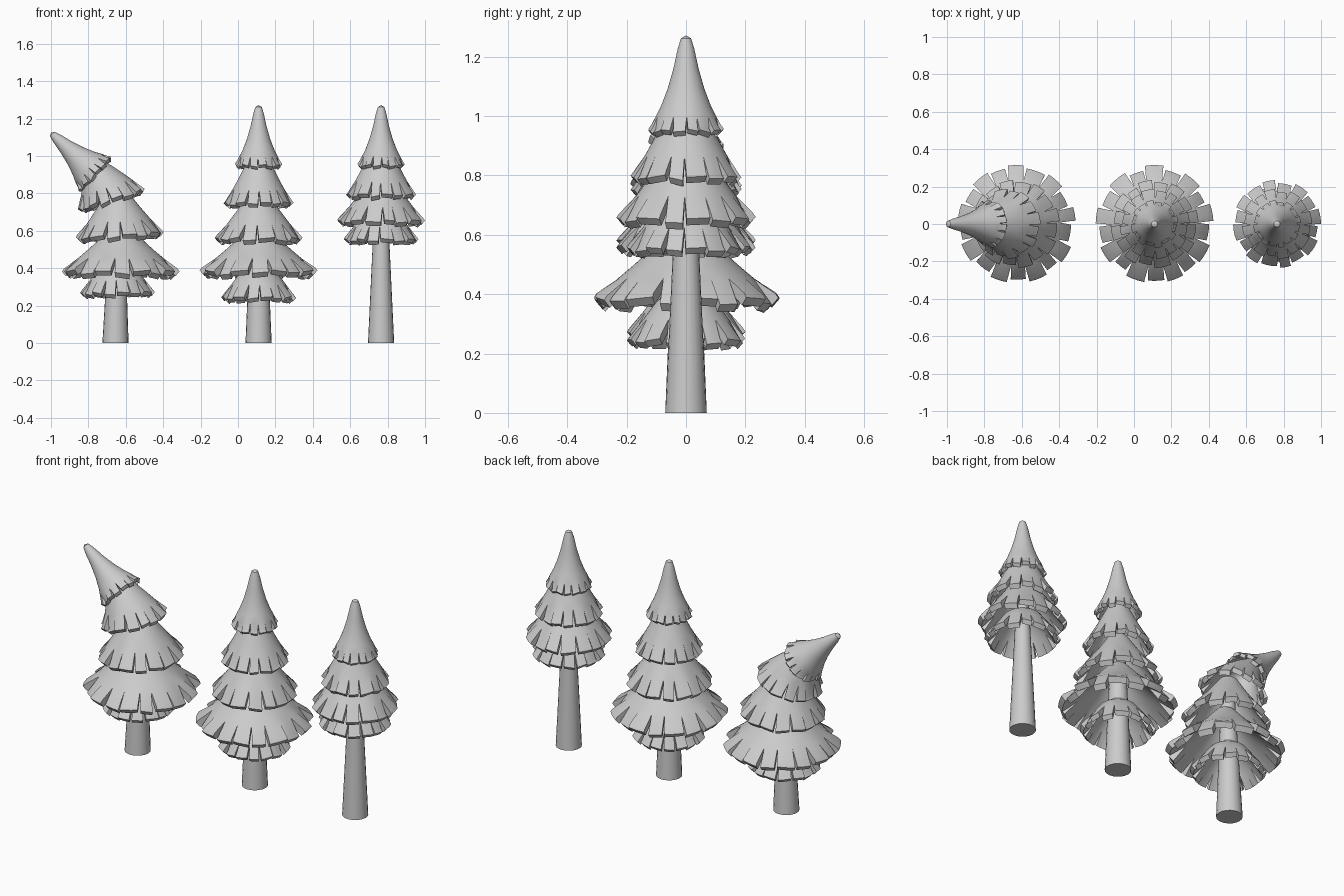
import bpy, bmesh, random
from math import sin, cos, tau, radians
from mathutils import Matrix

if "Cube" in bpy.data.objects:
    bpy.data.objects.remove(bpy.data.objects["Cube"])

random.seed(4)

# Outer profiles (radius, height above rim); the last two points span the notched flaps
SKIRT = [(.05, .16), (.10, .125), (.145, .065), (.20, 0)]
WIDE = [(.05, .24), (.13, .15), (.18, .105), (.23, .063), (.315, 0)]
MIDDLE = [(.05, .24), (.11, .15), (.17, .07), (.235, 0)]
UPPER = [(.05, .24), (.085, .17), (.115, .11), (.14, .065), (.187, 0)]
TIP = [(0, .315), (.017, .305), (.028, .27), (.042, .205), (.062, .135),
       (.085, .075), (.103, .04), (.127, 0)]


def finish(bm, name):
    bmesh.ops.remove_doubles(bm, verts=bm.verts, dist=.0003)
    bmesh.ops.recalc_face_normals(bm, faces=bm.faces)
    me = bpy.data.meshes.new(name)
    bm.to_mesh(me)
    bm.free()
    ob = bpy.data.objects.new(name, me)
    bpy.context.collection.objects.link(ob)
    bpy.ops.object.select_all(action='DESELECT')
    ob.select_set(True)
    bpy.context.view_layer.objects.active = ob
    bpy.ops.object.shade_smooth_by_angle(angle=radians(35))


def tier(name, prof, count, thick, x, z, tilt=0, bend=0):
    """Hollow thick cone whose lower edge is split into separate flaps."""
    bm = bmesh.new()
    mat = Matrix.Translation((x, 0, z)) @ Matrix.Rotation(radians(-tilt), 4, 'Y')
    bounds = [(i + random.uniform(-.12, .12)) * tau / count for i in range(count)]
    bounds.append(bounds[0] + tau)
    R = prof[-1][0]
    body = prof[:-1]
    inner = [(r - .6 * thick, h - .8 * thick) for r, h in body if r > .04][::-1]
    for i in range(count):
        mid, half = (bounds[i] + bounds[i + 1]) / 2, (bounds[i + 1] - bounds[i]) / 2
        # Alternate flaps hang lower and shorter
        drop = (.07 * R if i % 2 else 0) * random.uniform(.5, 1.2)
        rr, hh = R - drop, -drop * .8
        skew = random.uniform(-.006, .006)
        keep = random.uniform(.80, .88)
        lip = [(rr - .010, hh + .010), (rr, hh - .004),
               (rr - .6 * thick, hh - .8 * thick)]
        ring = [(p, 1, 0) for p in body] + [(p, keep, skew) for p in lip] \
            + [(p, 1, 0) for p in inner]
        grid = []
        for (r, h), k, s in ring:
            row = []
            for f in (-1, -.33, .33, 1):
                a = mid + half * k * f
                co = mat @ Matrix.Translation((-bend * h * h, 0, h + s * f)).to_translation() \
                    if r == 0 else None
                if co is None:
                    hz = h + s * f
                    v = Matrix.Translation((r * cos(a) - bend * h * h, r * sin(a), hz))
                    co = mat @ v.to_translation()
                row.append(bm.verts.new(co))
            grid.append(row)
        for p, q in zip(grid, grid[1:]):
            for j in range(3):
                bm.faces.new((p[j], p[j + 1], q[j + 1], q[j]))
        # Flap side walls
        n = len(body)
        for j in (0, 3):
            bm.faces.new([grid[m][j] for m in range(n - 1, n + 4)])
    finish(bm, name)


def trunk(name, x, top, r_top, shift=0):
    bm = bmesh.new()
    bmesh.ops.create_cone(bm, cap_ends=True, segments=20, radius1=.07, radius2=r_top,
                          depth=top, matrix=Matrix.Translation((x, 0, top / 2)))
    for v in bm.verts:
        v.co.x += shift * v.co.z / top
    finish(bm, name)


# Leaning tree
X = -.655
trunk("leaning_trunk", X, .75, .035, .01)
tier("leaning_skirt", SKIRT, 16, .03, -.645, .275, 1)
tier("leaning_wide_tier", WIDE, 18, .037, -.627, .39)
tier("leaning_middle_tier", MIDDLE, 16, .033, -.632, .582, 4)
tier("leaning_upper_tier", UPPER, 16, .03, -.68, .775, 17, 1.2)
tier("leaning_tip", TIP, 16, .024, -.77, .909, 47)

# Straight tree
X = .11
trunk("straight_trunk", X, .95, .03)
tier("straight_skirt", SKIRT, 16, .03, X, .25)
tier("straight_wide_tier", WIDE, 18, .037, X, .39)
tier("straight_middle_tier", MIDDLE, 16, .033, X, .565)
tier("straight_upper_tier", UPPER, 16, .03, X, .755)
tier("straight_tip", TIP, 16, .024, X, .957)

# Tall-trunk tree
X = .765
trunk("tall_trunk", X, .95, .025)
tier("tall_skirt", SKIRT, 16, .03, X, .56)
tier("tall_middle_tier", MIDDLE, 16, .033, X, .66)
tier("tall_upper_tier", UPPER, 16, .03, X, .80)
tier("tall_tip", TIP, 16, .024, X, .957)
